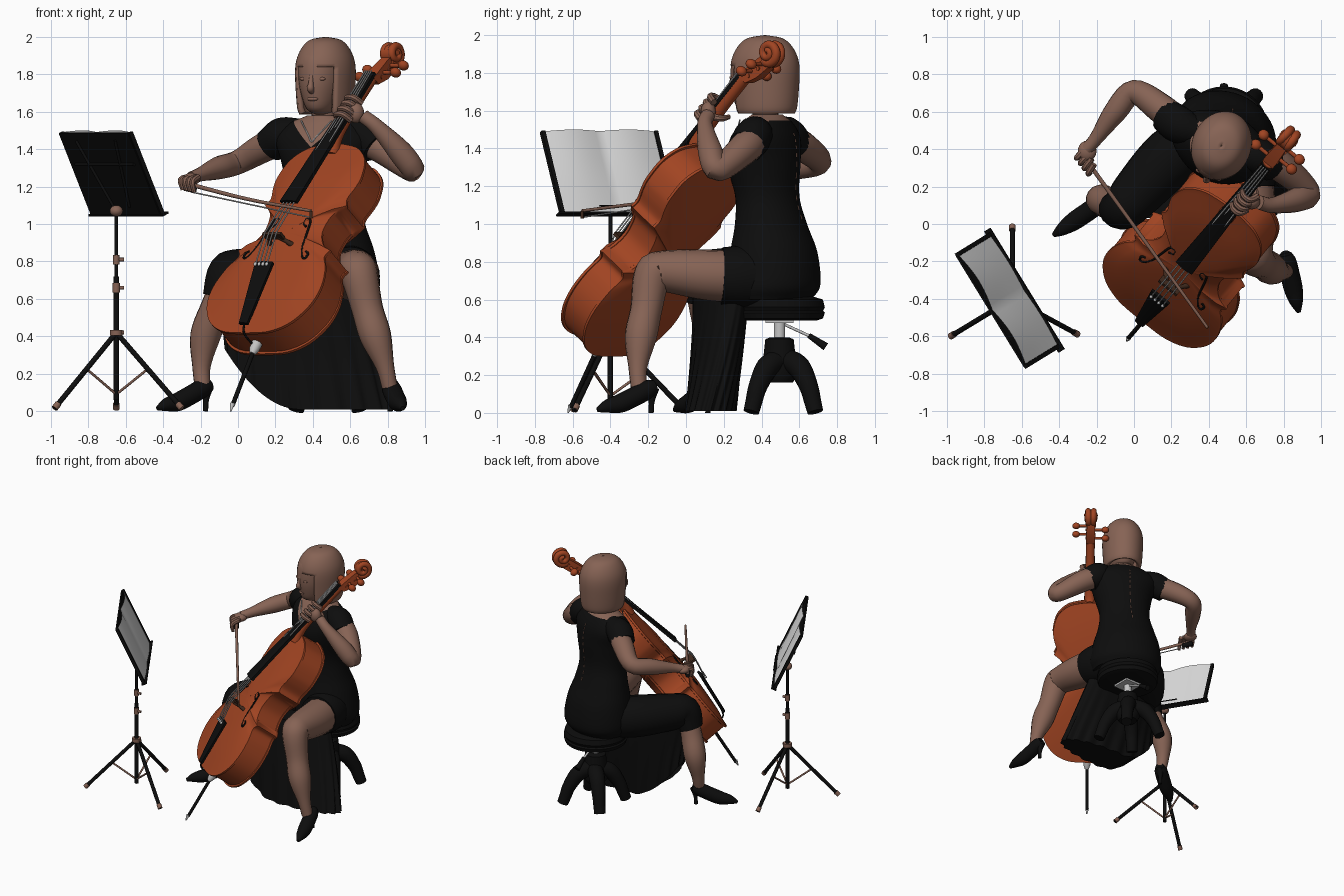
import bpy, bmesh, math
from mathutils import Vector, Matrix

if "Cube" in bpy.data.objects:
    bpy.data.objects.remove(bpy.data.objects["Cube"])


def material(name, r, g, b):
    m = bpy.data.materials.new(name)
    m.use_nodes = True
    m.diffuse_color = (r, g, b, 1)
    m.node_tree.nodes["Principled BSDF"].inputs["Base Color"].default_value = (r, g, b, 1)
    return m


SKIN = material("warm brown", .24, .125, .09)
BLACK = material("black", .004, .004, .004)
WOOD = material("orange varnish", .355, .058, .016)
DARK = material("dark wood", .05, .022, .012)
STEEL = material("steel", .55, .55, .55)
PAPER = material("paper", .75, .75, .75)
V = Vector


def spline(pts, n=5):
    """Smooth curve through points of any dimension."""
    pts = [V(p) for p in pts]
    ext = [pts[0] * 2 - pts[1]] + pts + [pts[-1] * 2 - pts[-2]]
    out = []
    for a, b, c, d in zip(ext, ext[1:], ext[2:], ext[3:]):
        for i in range(n):
            t = i / n
            out.append((b * 2 + (c - a) * t + (a * 2 - b * 5 + c * 4 - d) * t ** 2
                        + (b * 3 - a - c * 3 + d) * t ** 3) * .5)
    return out + [pts[-1]]


def finish(name, bm, mat, matrix=None, angle=40):
    bmesh.ops.recalc_face_normals(bm, faces=bm.faces)
    me = bpy.data.meshes.new(name)
    bm.to_mesh(me)
    bm.free()
    me.materials.append(mat)
    ob = bpy.data.objects.new(name, me)
    bpy.context.collection.objects.link(ob)
    if matrix:
        ob.matrix_world = matrix
    bpy.ops.object.select_all(action="DESELECT")
    ob.select_set(True)
    bpy.context.view_layer.objects.active = ob
    bpy.ops.object.shade_smooth_by_angle(angle=math.radians(angle))
    return ob


def loft(name, rings, mat, matrix=None, closed=True, cap=True, angle=40):
    bm = bmesh.new()
    rows = [[bm.verts.new(p) for p in r] for r in rings]
    n = len(rows[0])
    for a, b in zip(rows, rows[1:]):
        for i in range(n if closed else n - 1):
            j = (i + 1) % n
            bm.faces.new((a[i], a[j], b[j], b[i]))
    if cap and closed:
        bm.faces.new(rows[0])
        bm.faces.new(rows[-1])
    return finish(name, bm, mat, matrix, angle)


def tube(name, pts, mat, matrix=None, smooth=True, sides=14):
    """Round limb or rod through points (x, y, z, radius)."""
    p4 = spline(pts) if smooth and len(pts) > 2 else [V(p) for p in pts]
    c = [p.xyz for p in p4]
    nrm, rings = None, []
    for i, p in enumerate(c):
        t = (c[min(i + 1, len(c) - 1)] - c[max(i - 1, 0)]).normalized()
        nrm = t.orthogonal() if nrm is None else nrm - t * nrm.dot(t)
        nrm.normalize()
        bi = t.cross(nrm)
        rings.append([p + (nrm * math.cos(k) + bi * math.sin(k)) * p4[i].w
                      for k in (2 * math.pi * s / sides for s in range(sides))])
    return loft(name, rings, mat, matrix)


def rod(name, a, b, r, mat, matrix=None):
    return tube(name, [(*a, r), (*b, r)], mat, matrix, sides=10)


def ball(name, pos, size, mat, matrix=None):
    bm = bmesh.new()
    bmesh.ops.create_uvsphere(bm, u_segments=20, v_segments=12, radius=1)
    bmesh.ops.transform(bm, matrix=Matrix.Translation(pos) @ Matrix.Diagonal((*size, 1)), verts=bm.verts)
    return finish(name, bm, mat, matrix)


def box(name, pos, size, mat, matrix=None):
    bm = bmesh.new()
    bmesh.ops.create_cube(bm, size=1)
    bmesh.ops.transform(bm, matrix=Matrix.Translation(pos) @ Matrix.Diagonal((*size, 1)), verts=bm.verts)
    return finish(name, bm, mat, matrix)


def lathe(name, prof, x, y, mat):
    return loft(name, [[(x + r * math.cos(k * math.pi / 20), y + r * math.sin(k * math.pi / 20), z)
                        for k in range(40)] for r, z in prof], mat)


def frame(x, y, z, o):
    return Matrix.Translation(o) @ Matrix((x, y, z)).transposed().to_4x4()


# ---- Instrument: local x across, y along the body, z out of the front plate; the neck leans back
A, W = V((.38, .47, .797)).normalized(), V((.47, -.38, 0)).normalized()
C = frame(W, A, W.cross(A), V((.04, -.515, .415)))
lower = spline([(0, 0), (.16, .012), (.28, .075), (.355, .19), (.37, .31), (.34, .43), (.295, .51), (.315, .555)])
waist = spline([(.315, .555), (.25, .59), (.205, .66), (.2, .73), (.22, .8), (.28, .855)])
upper = spline([(.28, .855), (.262, .9), (.283, .98), (.287, 1.05), (.255, 1.16), (.175, 1.235), (.08, 1.262), (0, 1.27)])
half = lower[:-1] + waist[:-1] + upper
outline = half + [V((-p.x, p.y)) for p in reversed(half[1:-1])]
section = [(.02, -.245), (.5, -.235), (.8, -.215), (.95, -.2), (1, -.195), (1, -.18), (.98, -.178), (.98, -.012),
           (1, -.01), (1, .005), (.95, .008), (.8, .03), (.5, .05), (.02, .056)]
loft("cello_body", [[(p.x * s, .64 + (p.y - .64) * s, h) for p in outline] for s, h in section], WOOD, C, angle=35)


def taper(name, y0, y1, w0, w1, h0, h1, th, mat):
    loft(name, [[(-w, y, h - th), (w, y, h - th), (w, y, h - .008), (0, y, h), (-w, y, h - .008)]
                for y, w, h in ((y0, w0, h0), (y1, w1, h1))], mat, C)


taper("fingerboard", .78, 1.75, .055, .032, .15, .01, .03, BLACK)
taper("tailpiece", .03, .4, .028, .06, .06, .115, .025, BLACK)
tube("neck", [(0, 1.2, .0, .05), (0, 1.3, .028, .042), (0, 1.5, .008, .036), (0, 1.75, -.03, .034)], WOOD, C)
loft("pegbox", [[(-w, y, b), (w, y, b), (w, y, t), (-w, y, t)] for y, w, b, t in
                ((1.72, .034, -.065, -.01), (1.79, .036, -.11, -.025), (1.87, .03, -.135, -.05), (1.95, .026, -.14, -.08))],
     WOOD, C)
rod("scroll_core", (-.03, 1.94, -.088), (.03, 1.94, -.088), .055, WOOD, C)
for side in (-1, 1):
    tube("scroll", [(side * (.015 + .025 * k / 14), 1.94 + (.06 - .0036 * k) * math.sin(k * .75 - 1.6),
                     -.088 - (.06 - .0036 * k) * math.cos(k * .75 - 1.6), .026 - .0008 * k) for k in range(15)], WOOD, C)
    for k in range(2):
        y = 1.765 + .07 * k + .03 * (side > 0)
        h = -.06 - .03 * k
        rod("peg_shaft", (-side * .04, y, h), (side * .1, y, h), .011, WOOD, C)
        ball("peg_head", (side * .115, y, h), (.03, .026, .03), WOOD, C)
    # sound holes and bridge legs
    tube("sound_hole", [(side * u, v, .047, .006) for u, v in
                        ((.115, .68), (.09, .70), (.095, .73), (.125, .72), (.14, .64), (.155, .55),
                         (.185, .48), (.21, .47), (.215, .5), (.195, .515))], BLACK, C)
    tube("bridge_leg", [(side * .075, .56, .045, .016), (side * .055, .56, .08, .012), (side * .03, .56, .115, .014)], DARK, C)
box("bridge_top", (0, .56, .125), (.125, .018, .045), DARK, C)
for k in (-1.5, -.5, .5, 1.5):
    for a, b in (((k * .026, .38, .118), (k * .026, .56, .156)), ((k * .026, .56, .156), (k * .014, 1.75, .016))):
        rod("string", a, b, .004, STEEL, C)
    ball("fine_tuner", (k * .026, .375, .12), (.009, .012, .009), STEEL, C)
tube("tail_loop", [(0, .05, .045, .006), (0, -.005, .012, .006), (0, -.01, -.09, .006)], BLACK, C)
tube("endpin_collar", [(.01, .01, -.1, .03), (.01, -.03, -.1, .027), (.01, -.06, -.1, .016)], STEEL, C, smooth=False)
rod("endpin", C @ V((.01, -.03, -.1)), (-.03, -.61, .03), .012, BLACK)
tube("endpin_tip", [(-.03, -.61, .04, .014), (-.04, -.625, 0, .004)], STEEL)

# ---- Bow
tip, grip = V((.39, -.55, 1.07)), V((-.29, .39, 1.22))
tube("bow_stick", [(*grip, .012), (*(grip.lerp(tip, .5) + V((0, 0, -.012))), .01), (*tip, .008)], SKIN)
rod("bow_hair", grip.lerp(tip, .06) - V((0, 0, .04)), tip - V((0, 0, .035)), .004, STEEL)
rod("bow_tip", tip, tip - V((0, 0, .04)), .009, DARK)
rod("bow_frog", grip.lerp(tip, .01) - V((0, 0, .022)), grip.lerp(tip, .08) - V((0, 0, .022)), .02, BLACK)

# ---- Torso: rings of centre x, y, height, half width, half depth, turned to the player's right
F, S = V((-.38, -.925, 0)), V((.925, -.38, 0))


def oval(cx, cy, z, hw, hd, n=48):
    return [V((cx, cy, z)) + S * hw * math.sin(2 * math.pi * k / n) + F * hd * math.cos(2 * math.pi * k / n)
            for k in range(n)]


body = spline([(.48, .45, .6, .25, .21), (.48, .465, .68, .285, .24), (.47, .465, .85, .265, .225), (.46, .45, 1.0, .225, .185),
               (.46, .43, 1.15, .2, .165), (.46, .41, 1.33, .235, .19), (.46, .42, 1.45, .27, .17),
               (.46, .43, 1.53, .21, .125), (.46, .43, 1.58, .09, .08)], 6)
torso = loft("dress_bodice", [oval(*r) for r in body], BLACK, angle=60)
torso.data.materials.append(SKIN)
bm = bmesh.new()
bm.from_mesh(torso.data)
vee = V((.46, .42, 1.41))
for s in (-1, 1):  # cut the neckline as clean edges
    bmesh.ops.bisect_plane(bm, geom=bm.verts[:] + bm.edges[:] + bm.faces[:], plane_co=vee, plane_no=V((0, 0, 1)) + S * s * .9)
for f in bm.faces:
    d = f.calc_center_median() - vee
    f.material_index = int(d.z > (abs(d.dot(S)) * .9 if d.dot(F) > 0 else .135))
bm.to_mesh(torso.data)
bm.free()
tube("neck_skin", [(.46, .44, 1.5, .085), (.46, .42, 1.58, .068), (.455, .4, 1.72, .07)], SKIN)
tube("necklace", [(*(V((.46, .42, 1.44 + abs(k) * .028)) + S * k * .022 + F * (.177 - abs(k) * .017)), .004)
                  for k in range(-4, 5)], STEEL, sides=6)
back = [V((r[0], r[1], r[2])) - F * (r[4] + .001) for r in body if 1.0 < r[2] < 1.5]
for a, b in zip(back[::2], back[1::2]):
    rod("zip", a, b, .004, SKIN)

# ---- Head and bobbed hair
head = spline([(.45, .39, 1.585, .03, .05), (.448, .385, 1.61, .07, .115), (.45, .39, 1.68, .102, .148),
               (.45, .39, 1.78, .122, .16), (.455, .4, 1.9, .12, .15), (.46, .41, 1.97, .05, .06)], 4)
loft("face", [oval(*r, 32) for r in head], SKIN, angle=60)
H = frame(S, -F, V((0, 0, 1)), V((.45, .39, 0)))
tube("nose", [(0, -.15, 1.8, .01), (0, -.16, 1.75, .014), (0, -.166, 1.725, .019), (0, -.145, 1.705, .014)], SKIN, H)
ball("lips", (0, -.136, 1.668), (.032, .016, .012), SKIN, H)
for sx in (-1, 1):
    ball("eyelid", (sx * .05, -.137, 1.775), (.024, .012, .01), SKIN, H)
prof = spline([(1.585, .86), (1.62, .93), (1.72, .98), (1.82, 1), (1.89, .93), (1.95, .74), (1.985, .48), (2.0, .02)], 4)
hair = loft("hair", [oval(.467, .418, z, .158 * s, .188 * s) for z, s in prof], SKIN, cap=False, angle=60)
bm = bmesh.new()
bm.from_mesh(hair.data)
gap = []
for f in bm.faces:
    d = f.calc_center_median() - V((.467, .418, 1.84))
    if d.z < 0 and abs(math.atan2(d.dot(S), d.dot(F))) < .66:
        gap.append(f)
bmesh.ops.delete(bm, geom=gap, context="FACES")
bm.to_mesh(hair.data)
bm.free()
hair.modifiers.new("thickness", "SOLIDIFY").thickness = .03

# ---- Arms, sleeves and hands
tube("right_arm", [(.26, .52, 1.46, .08), (.14, .62, 1.41, .08), (0, .705, 1.33, .065), (-.1, .6, 1.3, .062),
                   (-.2, .46, 1.265, .038), (-.25, .4, 1.245, .035)], SKIN)
tube("left_arm", [(.66, .37, 1.46, .08), (.78, .31, 1.4, .085), (.93, .17, 1.29, .065), (.87, .13, 1.38, .066),
                  (.74, .1, 1.52, .042), (.67, .115, 1.575, .038)], SKIN)
tube("right_sleeve", [(.34, .49, 1.49, .075), (.24, .53, 1.47, .1), (.17, .58, 1.42, .093)], BLACK)
tube("left_sleeve", [(.58, .38, 1.49, .075), (.67, .36, 1.47, .1), (.74, .32, 1.41, .096)], BLACK)
ball("right_palm", (-.25, .39, 1.24), (.05, .055, .032), SKIN)
ball("left_palm", C @ V((.06, 1.46, .025)), (.045, .04, .055), SKIN)
for k in range(4):
    p = grip.lerp(tip, .015 + .03 * k)
    tube("right_finger", [(-.25 + .012 * k, .41 - .03 * k, 1.25, .018), (p.x - .025, p.y - .02, p.z + .02, .016),
                          (p.x - .015, p.y - .02, p.z - .035, .012)], SKIN, sides=8)
    y = 1.4 + .042 * k
    h = .04 - .006 * k
    tube("left_finger", [(.065, y, h, .019), (.045, y, h + .05, .018), (.005, y, h + .055, .015), (-.02, y, h + .03, .012)],
         SKIN, C, sides=8)
tube("left_thumb", [(.07, 1.45, .0, .02), (.03, 1.47, -.045, .018), (-.03, 1.48, -.045, .013)], SKIN, C, sides=8)

# ---- Legs
tube("left_thigh", [(.58, .42, .71, .14), (.62, .12, .73, .135), (.635, -.12, .75, .11), (.65, -.18, .72, .1),
                    (.69, -.21, .55, .085), (.735, -.24, .4, .085), (.785, -.255, .24, .05), (.81, -.25, .13, .042)], SKIN)
tube("right_shin", [(-.05, .08, .7, .09), (-.12, .1, .55, .082), (-.175, .13, .4, .082),
                    (-.195, .12, .24, .05), (-.19, .1, .13, .042)], SKIN)
tube("right_thigh_skirt", [(.4, .48, .71, .16), (.2, .36, .72, .16), (.02, .17, .73, .14), (-.05, .09, .725, .12),
                           (-.095, .08, .6, .098)], BLACK)
tube("left_thigh_skirt", [(.54, .5, .71, .16), (.59, .3, .72, .165), (.602, .19, .725, .152)], BLACK, sides=32)


def shoe(name, heel, toe):
    h, t = V((*heel, 0)), V((*toe, 0))
    at = lambda s, z: (*h.lerp(t, s)[:2], z)
    tube(name, [(*at(s, z), r) for s, z, r in ((-.03, .14, .035), (.1, .125, .05), (.35, .085, .052), (.6, .05, .05),
                                               (.82, .035, .036), (1, .015, .012))], BLACK)
    tube(name + "_heel", [(*at(.02, .13), .035), (*at(.04, .06), .016), (*at(.05, 0), .014)], BLACK)


shoe("left_shoe", (.81, -.17), (.88, -.47))
shoe("right_shoe", (-.16, .125), (-.43, -.06))

# ---- Draped skirt: pleated tube spreading to the floor, hem sweeping up to the right knee
rings = []
for i in range(9):
    t = i / 8
    ring = []
    for k in range(160):
        a = 2 * math.pi * k / 160
        g = .07 * t * math.sin(20 * a + 2 * t)
        x = .25 + .14 * t ** .8 + (.38 + .07 * t) * math.cos(a) * (1 + g * .4)
        top = V((x, .1 + .16 * (x + .15) / .75 + .13 * math.sin(a), .67))
        low = V((x, .13 + .13 * (1 + g) * math.sin(a), .01 + 2 * max(0, .33 - x) ** 2))
        ring.append(top.lerp(low, t))
    rings.append(ring)
loft("skirt", rings, BLACK, angle=60)

# ---- Stool
sx, sy = .48, .495
lathe("stool_seat", [(.2, .49), (.23, .5), (.24, .53), (.23, .54), (.24, .56), (.23, .6), (.18, .615)], sx, sy, BLACK)
box("stool_plate", (sx, sy, .485), (.15, .15, .02), STEEL)
lathe("stool_column", [(.03, .38), (.03, .49)], sx, sy, STEEL)
lathe("stool_pedestal", [(.07, .16), (.095, .2), (.085, .3), (.075, .39), (.05, .4)], sx, sy, BLACK)
for k in range(4):
    a = math.pi / 4 + k * math.pi / 2
    tube("stool_leg", [(sx + r * math.cos(a), sy + .02 + r * math.sin(a), z, w) for r, z, w in
                       ((.03, .28, .06), (.12, .24, .06), (.19, .14, .05), (.22, .06, .045), (.24, .005, .042))], BLACK)
rod("lever", (sx, sy, .48), (sx, .67, .4), .008, STEEL)
tube("lever_grip", [(sx, .65, .41, .014), (sx, .74, .35, .022)], BLACK)

# ---- Music stand
px, py = -.65, -.4
rod("stand_pole", (px, py, .06), (px, py, .72), .015, BLACK)
rod("stand_upper_pole", (px, py, .7), (px, py, 1.06), .01, BLACK)
for z, r, h in ((.42, .034, .03), (.66, .02, .05), (.81, .018, .05)):
    rod("stand_clamp", (px, py, z - h / 2), (px, py, z + h / 2), r, SKIN)
    rod("clamp_screw", (px, py, z), (px + .04, py, z), .01, SKIN)
ball("stand_joint", (px, py, 1.07), (.035, .035, .03), SKIN)
for fx, fy in ((-.98, -.6), (-.3, -.59), (px, -.01)):
    foot, hub = V((fx, fy, .015)), V((px, py, .42))
    rod("stand_leg", hub, foot, .014, BLACK)
    rod("stand_foot", hub.lerp(foot, .94), foot, .018, SKIN)
    rod("stand_brace", (px, py, .09), hub.lerp(foot, .48), .007, SKIN)

# Desk with open sheets
wx, up = V((.38, -.62, 0)).normalized(), V((-.17, -.11, .44)).normalized()
up = (up - wx * up.dot(wx)).normalized()
D = frame(wx, up, wx.cross(up), V((-.595, -.36, 1.05)))
box("desk_panel", (0, .24, 0), (.7, .48, .012), BLACK, D)
box("desk_tray", (0, -.002, -.012), (.76, .01, .04), BLACK, D)
for s in (-1, 1):
    box("desk_edge", (s * .35, .24, -.008), (.022, .48, .024), BLACK, D)
    rod("desk_strut", (s * .08, .05, .012), (s * .2, .44, .012), .008, BLACK, D)
rod("desk_bar", (-.3, .3, .012), (.3, .3, .012), .008, BLACK, D)
rod("page_clip", (-.13, .03, -.045), (.13, .03, -.045), .004, BLACK, D)
xs = [k / 12 for k in range(-12, 13)]
loft("sheet_music", [[(x * .338, y, -.012 - .028 * math.sin(math.pi * abs(x)) * (.3 + y)) for x in xs]
                     for y in (.004, .17, .32, .48)], PAPER, D, closed=False)
